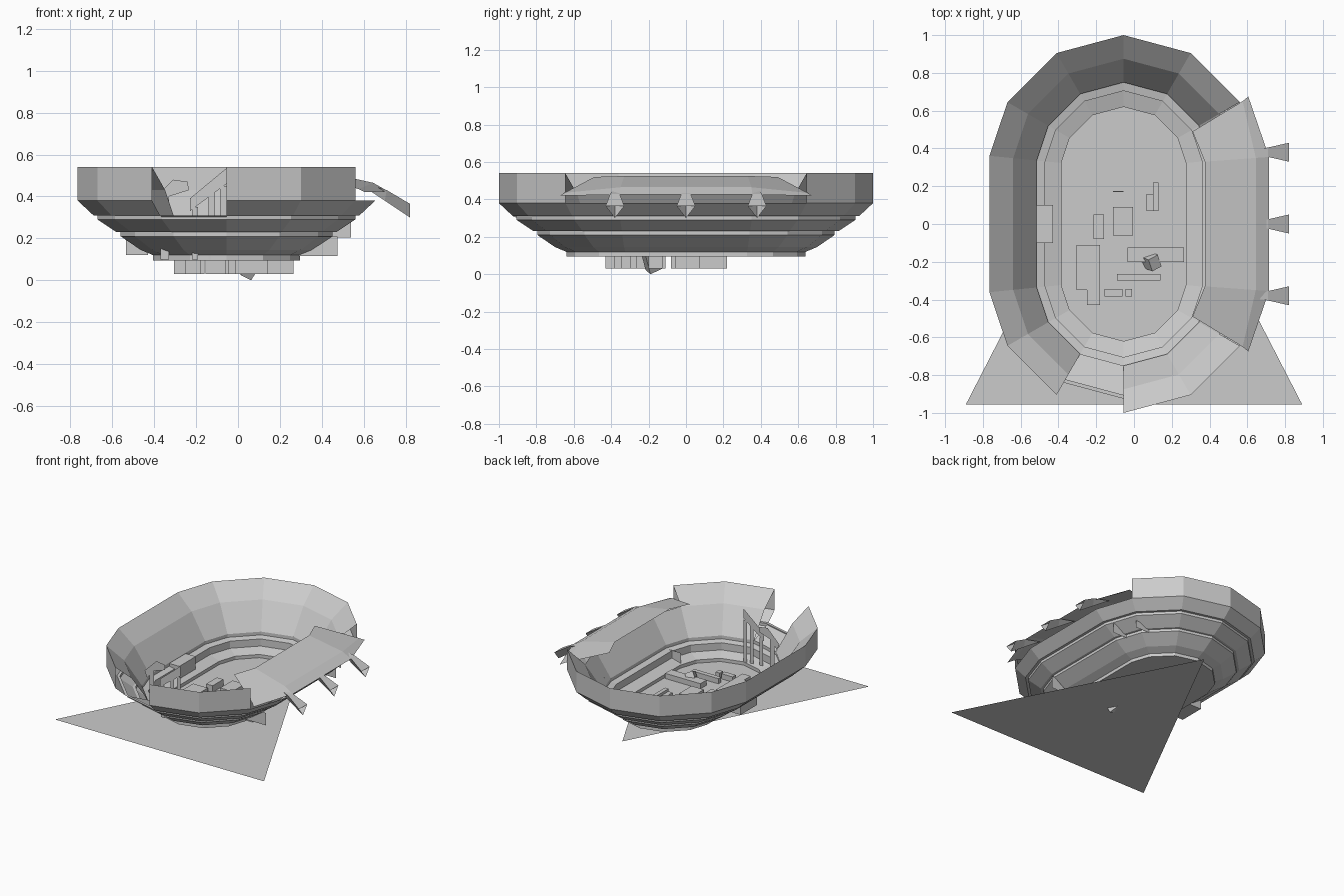
import bpy, math
from mathutils import Matrix, Euler, Vector

if "Cube" in bpy.data.objects:
    bpy.data.objects.remove(bpy.data.objects["Cube"])

CX = -0.055  # bowl centre line


def make(name, verts, faces):
    me = bpy.data.meshes.new(name)
    me.from_pydata(verts, [], faces)
    me.update()
    ob = bpy.data.objects.new(name, me)
    bpy.context.collection.objects.link(ob)
    return ob


def ring(y, z):
    """14-sided rounded outline whose far end reaches y."""
    r = y - 0.29
    q = [(r * math.sin(math.radians(a)), 0.29 + r * math.cos(math.radians(a))) for a in (0, 30, 60)]
    q.append((r, 0.29 + 0.1 * r))
    right = q + [(x, -b) for x, b in reversed(q)]
    pts = right[:] + [(-x, b) for x, b in reversed(right[1:-1])]
    return [(CX + x, b, z) for x, b in pts]


def bands(name, profile, skip=()):
    """Loft outlines along (y, z) profile; skip leaves out sectors."""
    verts, faces = [], []
    for y, z in profile:
        verts += ring(y, z)
    n = 14
    for j in range(len(profile) - 1):
        for k in range(n):
            if k not in skip:
                a, b = j * n + k, j * n + (k + 1) % n
                faces.append((a, b, b + n, a + n))
    return make(name, verts, faces)


def box(name, x0, x1, y0, y1, z0, z1):
    v = [(x, y, z) for z in (z0, z1) for x, y in ((x0, y0), (x1, y0), (x1, y1), (x0, y1))]
    f = [(3, 2, 1, 0), (4, 5, 6, 7)] + [(i, (i + 1) % 4, (i + 1) % 4 + 4, i + 4) for i in range(4)]
    return make(name, v, f)


def panel_xz(name, pts, y):
    return make(name, [(x, y, z) for x, z in pts], [tuple(range(len(pts)))])


RIGHT_GAP, FRONT_GAP = (2, 3, 4), (7,)

# ground triangle
make("ground_slab", [(-0.89, -0.955, 0.03), (0.89, -0.955, 0.03), (0, 0.775, 0.03)], [(0, 1, 2)])

# outer shell: wall, upper tier and stepped lower tiers
bands("outer_wall", [(1.0, 0.54), (1.0, 0.38)], RIGHT_GAP + FRONT_GAP)
bands("upper_shell", [(1.0, 0.38), (0.925, 0.31)], FRONT_GAP)
bands("lower_shell", [(0.925, 0.31), (0.905, 0.31), (0.905, 0.29), (0.815, 0.23), (0.795, 0.23),
                      (0.795, 0.21), (0.70, 0.145), (0.64, 0.12), (0.64, 0.095), (0.60, 0.095)])

# inner seating surfaces
bands("inner_upper_wall", [(1.0, 0.54), (0.875, 0.43)], RIGHT_GAP + FRONT_GAP)
bands("inner_tier", [(0.875, 0.43), (0.75, 0.24)], FRONT_GAP)
bands("inner_steps", [(0.75, 0.24), (0.75, 0.215), (0.705, 0.205), (0.705, 0.15),
                      (0.62, 0.125), (0.62, 0.1)])
bands("front_ledge", [(0.925, 0.31), (0.75, 0.24)], [k for k in range(14) if k != 7])
make("arena_floor", ring(0.62, 0.1), [tuple(reversed(range(14)))])

# canopy over the right side: inner edge, crease, outer edge
rows = [[(0.31, 0.49, 0.52), (0.375, 0.33, 0.525)],
        [(0.575, 0.65, 0.435), (0.645, 0.35, 0.465)],
        [(0.605, 0.675, 0.42), (0.715, 0.355, 0.425)]]
verts, faces = [], []
for row in rows:
    verts += row + [(x, -y, z) for x, y, z in reversed(row)]
for j in range(2):
    for k in range(3):
        a = j * 4 + k
        faces.append((a, a + 1, a + 5, a + 4))
make("side_canopy", verts, faces)

# three flared spouts under the canopy edge
for i, y in enumerate((-0.38, 0, 0.38)):
    v = [(0.55, y, 0.48), (0.71, y - 0.025, 0.43), (0.71, y + 0.025, 0.43),
         (0.82, y - 0.05, 0.365), (0.82, y + 0.05, 0.365), (0.82, y, 0.30), (0.70, y, 0.38)]
    make(f"spout_{i}", v, [(0, 1, 2), (1, 3, 4, 2), (1, 6, 5, 3), (2, 4, 5, 6), (0, 6, 1), (0, 2, 6)])

# leaning frames inside the front opening
panel_xz("leaning_beam", [(-0.23, 0.39), (-0.055, 0.535), (-0.055, 0.46), (-0.23, 0.33)], -0.62)
for i, (x, top) in enumerate(((-0.22, 0.35), (-0.14, 0.42), (-0.085, 0.45))):
    panel_xz(f"beam_post_{i}", [(x, 0.1), (x + 0.03, 0.1), (x + 0.03, top), (x, top)], -0.62)
panel_xz("bent_panel", [(-0.41, 0.38), (-0.31, 0.48), (-0.24, 0.47), (-0.235, 0.43),
                        (-0.33, 0.40), (-0.39, 0.33)], -0.55)
panel_xz("bent_panel_post", [(-0.37, 0.1), (-0.33, 0.1), (-0.33, 0.4), (-0.37, 0.36)], -0.55)

# side booth and buttress fins
box("side_booth", -0.535, -0.43, -0.1, 0.1, 0.12, 0.235)
panel_xz("fin_low", [(0.28, 0.115), (0.475, 0.115), (0.475, 0.21), (0.28, 0.21)], -0.34)
panel_xz("fin_high", [(0.4, 0.205), (0.54, 0.205), (0.54, 0.28), (0.4, 0.28)], 0.42)
panel_xz("fin_back", [(0.35, 0.205), (0.47, 0.205), (0.47, 0.26), (0.35, 0.26)], 0.58)

# blocks standing through the arena floor
blocks = [(-0.305, -0.18, -0.35, -0.11, 0.14), (-0.25, -0.18, -0.43, -0.35, 0.14),
          (-0.215, -0.16, -0.08, 0.05, 0.15), (-0.11, -0.005, -0.06, 0.09, 0.14),
          (0.10, 0.13, 0.07, 0.22, 0.14), (0.065, 0.10, 0.07, 0.16, 0.12),
          (-0.035, 0.265, -0.2, -0.125, 0.14), (-0.09, 0.14, -0.3, -0.265, 0.14),
          (-0.155, -0.06, -0.385, -0.345, 0.14), (-0.045, -0.01, -0.385, -0.345, 0.14),
          (-0.11, -0.055, 0.17, 0.175, 0.14)]
for i, (x0, x1, y0, y1, top) in enumerate(blocks):
    box(f"floor_block_{i}", x0, x1, y0, y1, 0.03, top)

# tipped block, its lowest corner touching z = 0
tip = box("tipped_block", -0.03, 0.03, -0.035, 0.035, -0.08, 0.08)
tip.data.transform(Euler((0.45, 0.4, 0.5)).to_matrix().to_4x4())
low = min(v.co.z for v in tip.data.vertices)
tip.data.transform(Matrix.Translation(Vector((0.07, -0.19, -low))))
